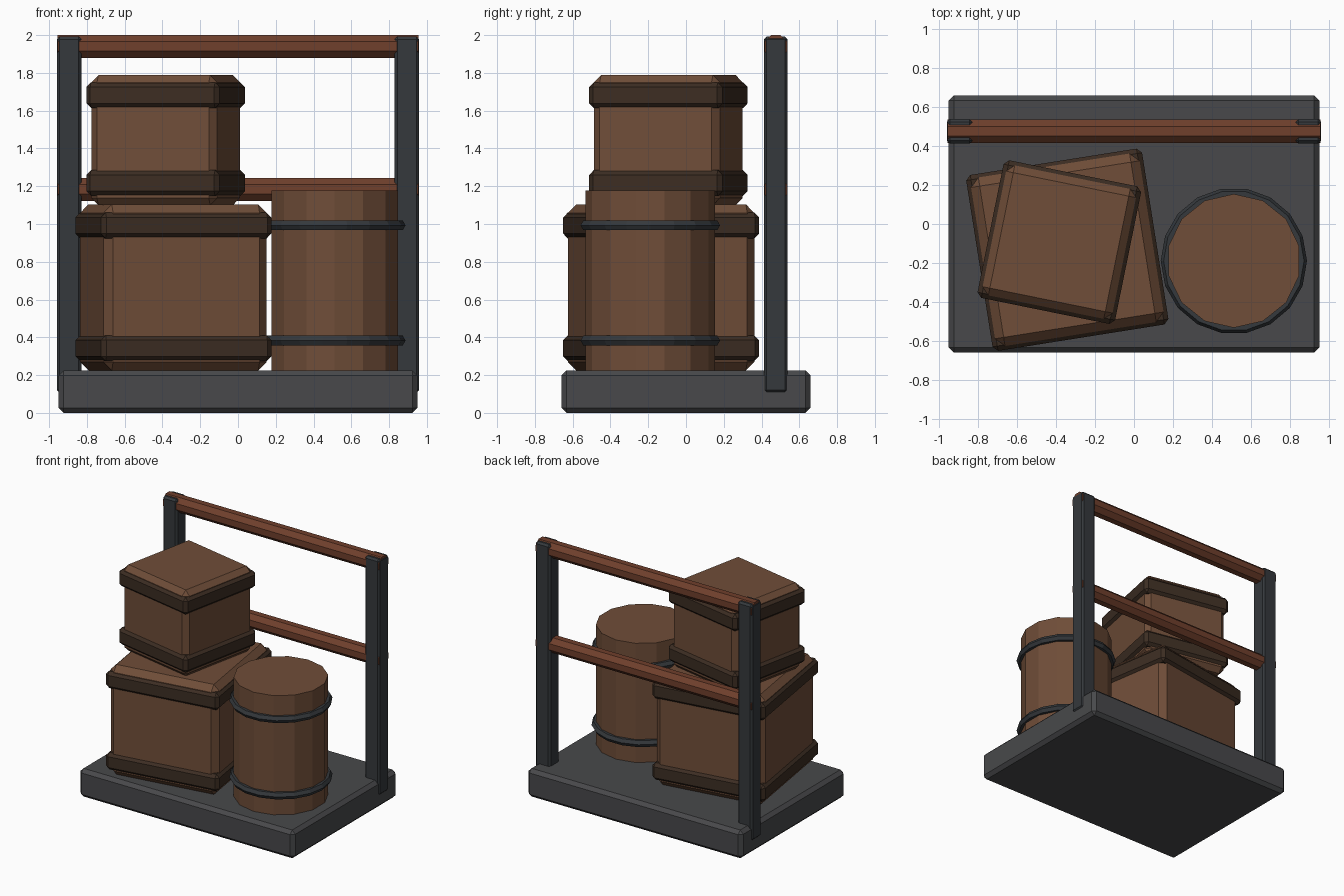
import bpy, bmesh
from math import radians, pi
from mathutils import Matrix

if "Cube" in bpy.data.objects:
    bpy.data.objects.remove(bpy.data.objects["Cube"])


def material(name, rgb):
    m = bpy.data.materials.new(name)
    m.diffuse_color = (*rgb, 1)
    m.use_nodes = True
    m.node_tree.nodes["Principled BSDF"].inputs["Base Color"].default_value = m.diffuse_color
    return m


WOOD = material("wood", (0.16, 0.075, 0.04))
BAND = material("dark_wood", (0.045, 0.026, 0.016))
RAIL = material("red_wood", (0.16, 0.05, 0.025))
IRON = material("iron", (0.035, 0.04, 0.045))
DECK = material("deck_grey", (0.065, 0.066, 0.07))


def finish(bm, name, mat, loc, turn=0.0):
    me = bpy.data.meshes.new(name)
    bm.to_mesh(me)
    bm.free()
    me.materials.append(mat)
    ob = bpy.data.objects.new(name, me)
    ob.location = loc
    ob.rotation_euler.z = radians(turn)
    bpy.context.collection.objects.link(ob)
    return ob


def box(name, mat, loc, size, bevel, turn=0.0):
    bm = bmesh.new()
    bmesh.ops.create_cube(bm, size=1)
    bmesh.ops.scale(bm, vec=size, verts=bm.verts)
    bmesh.ops.bevel(bm, geom=bm.edges[:], offset=bevel, segments=1, affect='EDGES')
    return finish(bm, name, mat, loc, turn)


def cylinder(name, mat, loc, radius, depth, sides, matrix=Matrix()):
    bm = bmesh.new()
    bmesh.ops.create_cone(bm, cap_ends=True, segments=sides, radius1=radius,
                          radius2=radius, depth=depth, matrix=matrix)
    return finish(bm, name, mat, loc)


def crate(name, x, y, z0, z1, width, band_width, band_zs, bevel, turn):
    box(name, WOOD, (x, y, (z0 + z1) / 2), (width, width, z1 - z0), bevel, turn)
    for label, z in zip(("lower", "upper"), band_zs):
        box(f"{name}_{label}_band", BAND, (x, y, z),
            (band_width, band_width, 0.136), 0.025, turn)


# Deck
box("deck", DECK, (0, 0, 0.1125), (1.9, 1.32, 0.225), 0.027)

# Handle posts
for side, sx in (("left", -1), ("right", 1)):
    box(f"{side}_post", IRON, (sx * 0.894, 0.475, 1.049), (0.13, 0.126, 1.888), 0.015)

# Octagonal cross rails, flat side up
along_x = Matrix.Rotation(pi / 2, 4, 'Y') @ Matrix.Rotation(pi / 8, 4, 'Z')
for label, z in (("top", 1.94), ("middle", 1.183)):
    cylinder(f"{label}_rail", RAIL, (0, 0.475, z), 0.065, 1.91, 8, along_x)

# Stacked crates with bands
crate("large_crate", -0.342, -0.132, 0.225, 1.104, 0.875, 0.913, (0.342, 0.992), 0.045, 9)
crate("small_crate", -0.383, -0.093, 1.1, 1.788, 0.68, 0.72, (1.217, 1.682), 0.038, -11.5)

# Barrel with two iron hoops
BX, BY = 0.512, -0.189
cylinder("barrel", WOOD, (BX, BY, 0.7015), 0.343, 0.953, 14)
for label, z in (("lower", 0.383), ("upper", 0.993)):
    bpy.ops.mesh.primitive_torus_add(location=(BX, BY, z), major_segments=18,
                                     minor_segments=6, major_radius=0.345,
                                     minor_radius=0.03)
    hoop = bpy.context.object
    hoop.name = f"{label}_hoop"
    hoop.data.materials.append(IRON)
